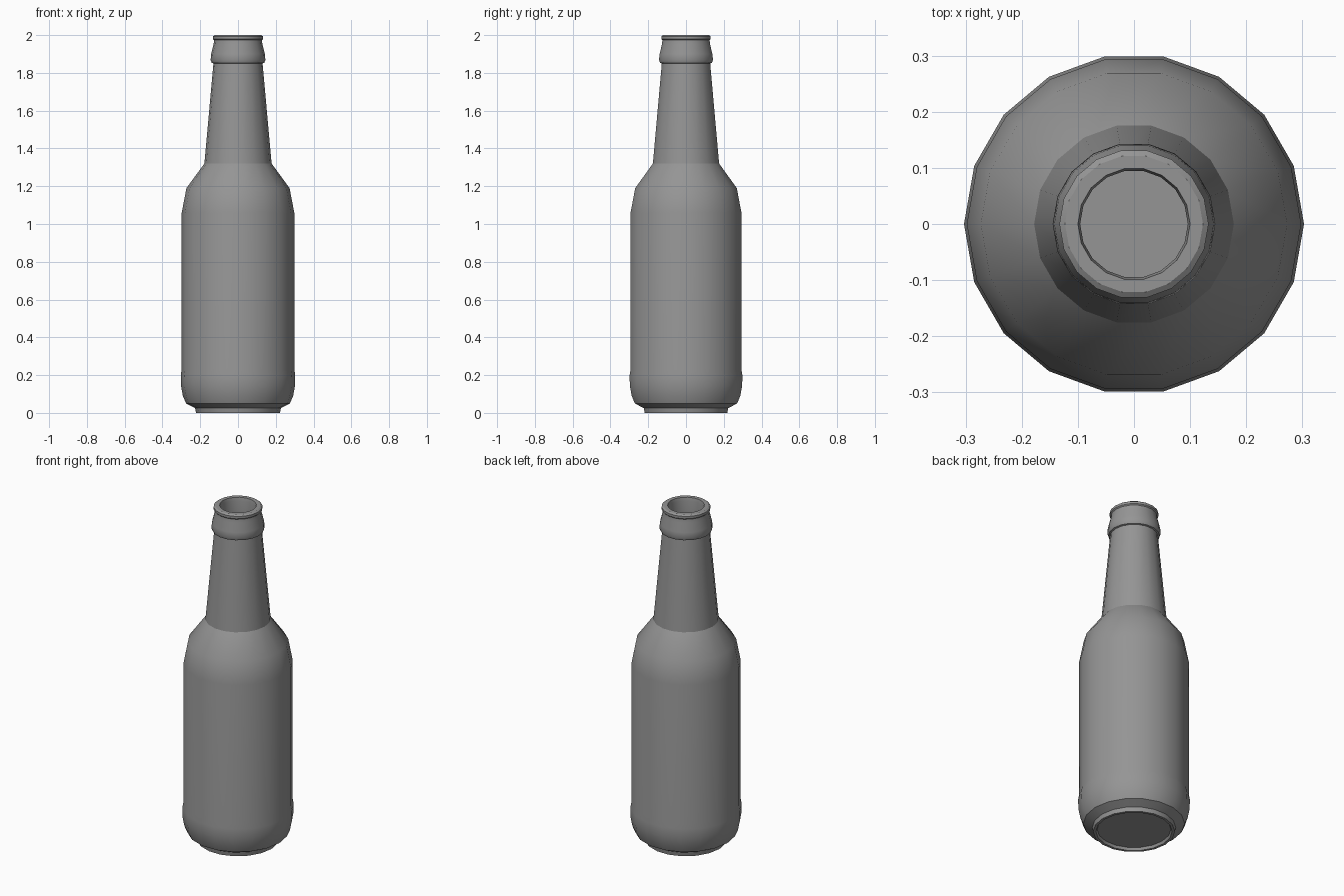
import bpy, bmesh
from math import cos, sin, tau, radians

SIDES = 18

cube = bpy.data.objects.get("Cube")
if cube:
    bpy.data.objects.remove(cube, do_unlink=True)

glass = bpy.data.materials.new("grey_glass")
glass.use_nodes = True
colour = (0.3, 0.3, 0.3, 1)
glass.diffuse_color = colour
glass.node_tree.nodes["Principled BSDF"].inputs["Base Color"].default_value = colour


def lathe(name, profile):
    """Turn a (radius, height) profile round z and cap both ends."""
    bm = bmesh.new()
    rings = []
    for r, z in profile:
        rings.append([bm.verts.new((r * cos(tau * i / SIDES), r * sin(tau * i / SIDES), z))
                      for i in range(SIDES)])
    for a, b in zip(rings, rings[1:]):
        for i in range(SIDES):
            j = (i + 1) % SIDES
            bm.faces.new((a[i], a[j], b[j], b[i]))
    bm.faces.new(rings[0][::-1])
    bm.faces.new(rings[-1])
    bmesh.ops.recalc_face_normals(bm, faces=bm.faces)
    mesh = bpy.data.meshes.new(name)
    bm.to_mesh(mesh)
    bm.free()
    mesh.materials.append(glass)
    obj = bpy.data.objects.new(name, mesh)
    bpy.context.collection.objects.link(obj)
    return obj


# Recessed foot and rounded heel
foot = [(0.2, 0.015), (0.207, 0), (0.222, 0), (0.227, 0.025),
        (0.275, 0.05), (0.292, 0.09), (0.302, 0.145), (0.303, 0.2), (0.298, 0.23)]
# Straight body, shoulder and tapering neck
body = [(0.298, 1.06), (0.273, 1.19), (0.178, 1.32), (0.13, 1.85)]
# Collar bead and mouth rim
finish = [(0.139, 1.853), (0.145, 1.868), (0.142, 1.9), (0.129, 1.952), (0.127, 1.973),
          (0.133, 1.979), (0.133, 1.993), (0.123, 2.0), (0.1, 2.0)]
# Hollow inside, from the mouth down to the floor
inside = [(0.096, 1.98), (0.098, 1.85), (0.15, 1.32), (0.25, 1.19),
          (0.275, 1.06), (0.275, 0.12), (0.22, 0.04)]

bottle = lathe("bottle", foot + body + finish + inside)

# Smooth shading that keeps the creases sharp
bpy.ops.object.select_all(action="DESELECT")
bottle.select_set(True)
bpy.context.view_layer.objects.active = bottle
bpy.ops.object.shade_smooth_by_angle(angle=radians(30))
